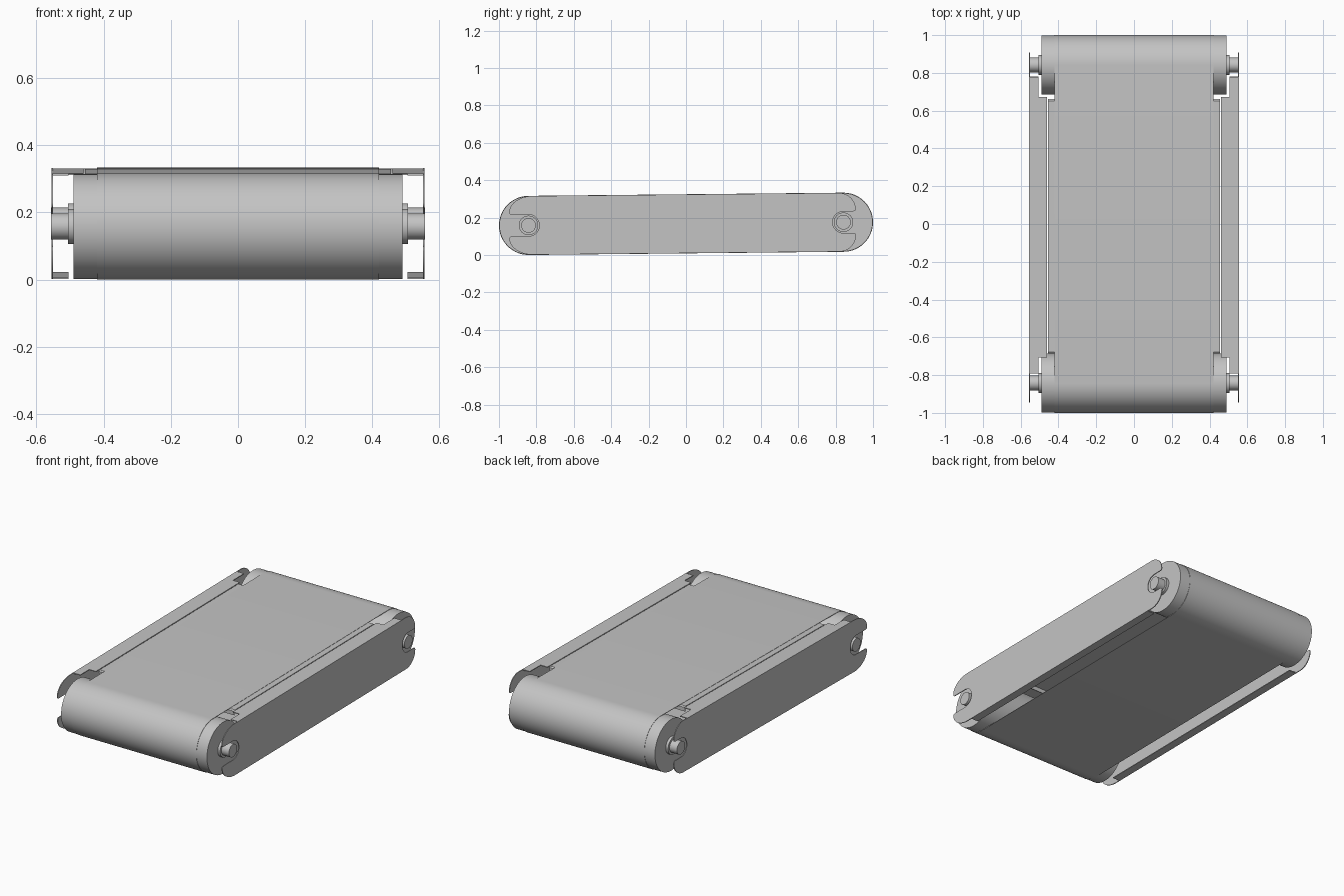
import bpy, bmesh, math

if "Cube" in bpy.data.objects:
    bpy.data.objects.remove(bpy.data.objects["Cube"])

AXLE_Y = 0.842            # distance of each roller axis from the middle
BELT_R, DRUM_R = 0.158, 0.156
BELT_HALF, DRUM_HALF = 0.42, 0.49
OUTER = 0.555             # outer face of the side frames
HALF_H = 0.157            # half height of the side frames
SHEET = 0.005
TILT = math.atan(0.017 / (2 * AXLE_Y))

grey = bpy.data.materials.new("plain grey")
grey.use_nodes = True
grey.diffuse_color = (0.55, 0.55, 0.55, 1)
grey.node_tree.nodes["Principled BSDF"].inputs["Base Color"].default_value = grey.diffuse_color


def finish(name, bm):
    """Turn a bmesh into a tilted, shaded object."""
    bmesh.ops.recalc_face_normals(bm, faces=bm.faces)
    mesh = bpy.data.meshes.new(name)
    bm.to_mesh(mesh)
    bm.free()
    mesh.materials.append(grey)
    obj = bpy.data.objects.new(name, mesh)
    bpy.context.collection.objects.link(obj)
    obj.location.z = BELT_R + 0.0085
    obj.rotation_euler.x = TILT
    bpy.ops.object.select_all(action="DESELECT")
    obj.select_set(True)
    bpy.context.view_layer.objects.active = obj
    bpy.ops.object.shade_smooth_by_angle(angle=math.radians(30))
    return obj


def prism(name, outline, axis, low, high):
    """Extrude an outline along x (points are y, z) or z (points are x, y)."""
    place = {"x": lambda p, d: (d, p[0], p[1]), "z": lambda p, d: (p[0], p[1], d)}[axis]
    bm = bmesh.new()
    face = bm.faces.new([bm.verts.new(place(p, low)) for p in outline])
    new = bmesh.ops.extrude_face_region(bm, geom=[face])["geom"]
    shift = place((0, 0), high - low)
    bmesh.ops.translate(bm, vec=shift, verts=[v for v in new if isinstance(v, bmesh.types.BMVert)])
    return finish(name, bm)


def arc(cy, cz, ry, rz, start, end, steps):
    angles = [math.radians(start + (end - start) * i / steps) for i in range(steps + 1)]
    return [(cy + ry * math.cos(a), cz + rz * math.sin(a)) for a in angles]


def stadium(r):
    return arc(AXLE_Y, 0, r, r, -90, 90, 32) + arc(-AXLE_Y, 0, r, r, 90, 270, 32)


def frame_end(tip, round_y):
    """Rounded plate end with an open axle slot, listed from top to bottom."""
    slot, lip = 0.058, 0.012
    top = arc(tip - round_y, slot + lip, round_y, HALF_H - slot - lip, 90, 0, 10)
    top += arc(tip - lip, slot + lip, lip, lip, 0, -90, 4)
    hole = arc(AXLE_Y, 0, slot, slot, 90, 270, 20)
    return top + hole + [(y, -z) for y, z in reversed(top)]


# Belt: a thin closed loop around both rollers
bm = bmesh.new()
rings = [[bm.verts.new((x, y, z)) for y, z in stadium(r)]
         for x, r in ((-BELT_HALF, BELT_R), (BELT_HALF, BELT_R),
                      (BELT_HALF, BELT_R - 0.003), (-BELT_HALF, BELT_R - 0.003))]
count = len(rings[0])
for a, b in zip(rings, rings[1:] + rings[:1]):
    for i in range(count):
        j = (i + 1) % count
        bm.faces.new((a[i], a[j], b[j], b[i]))
finish("belt", bm)

# Rollers with shoulders and axle ends
for label, side in (("front", -1), ("back", 1)):
    for part, radius, half in (("roller", DRUM_R, DRUM_HALF),
                               ("axle_shoulder", 0.052, 0.506),
                               ("axle", 0.039, OUTER + 0.001)):
        prism(f"{label}_{part}", arc(side * AXLE_Y, 0, radius, radius, 0, 354.375, 63),
              "x", -half, half)

# Slider bed under the upper run, with turned-down ends
bed_top, bed_front, bed_back, lip = 0.1565, -0.685, 0.662, 0.03
prism("slider_bed", [
    (bed_front, bed_top - lip), (bed_front, bed_top - 0.006), (bed_front + 0.008, bed_top),
    (bed_back - 0.008, bed_top), (bed_back, bed_top - 0.006), (bed_back, bed_top - lip),
    (bed_back - SHEET, bed_top - lip), (bed_back - SHEET, bed_top - SHEET),
    (bed_front + SHEET, bed_top - SHEET), (bed_front + SHEET, bed_top - lip)],
    "x", -0.455, 0.455)

# Side frames: slotted web, stepped top flange and narrow bottom flange
web = frame_end(0.908, 0.09) + [(-y, z) for y, z in reversed(frame_end(0.945, 0.125))]
top_flange = [(OUTER, -0.79), (0.505, -0.79), (0.505, -0.705), (0.46, -0.705),
              (0.46, 0.675), (0.505, 0.675), (0.505, 0.78), (OUTER, 0.78)]
bottom_flange = [(OUTER, -0.79), (0.505, -0.79), (0.505, 0.78), (OUTER, 0.78)]
for label, side in (("left", 1), ("right", -1)):
    prism(f"{label}_frame_web", web, "x", side * (OUTER - SHEET), side * OUTER)
    for part, shape, low in (("top", top_flange, HALF_H - SHEET),
                             ("bottom", bottom_flange, -HALF_H)):
        prism(f"{label}_frame_{part}_flange", [(side * x, y) for x, y in shape],
              "z", low, low + SHEET)
